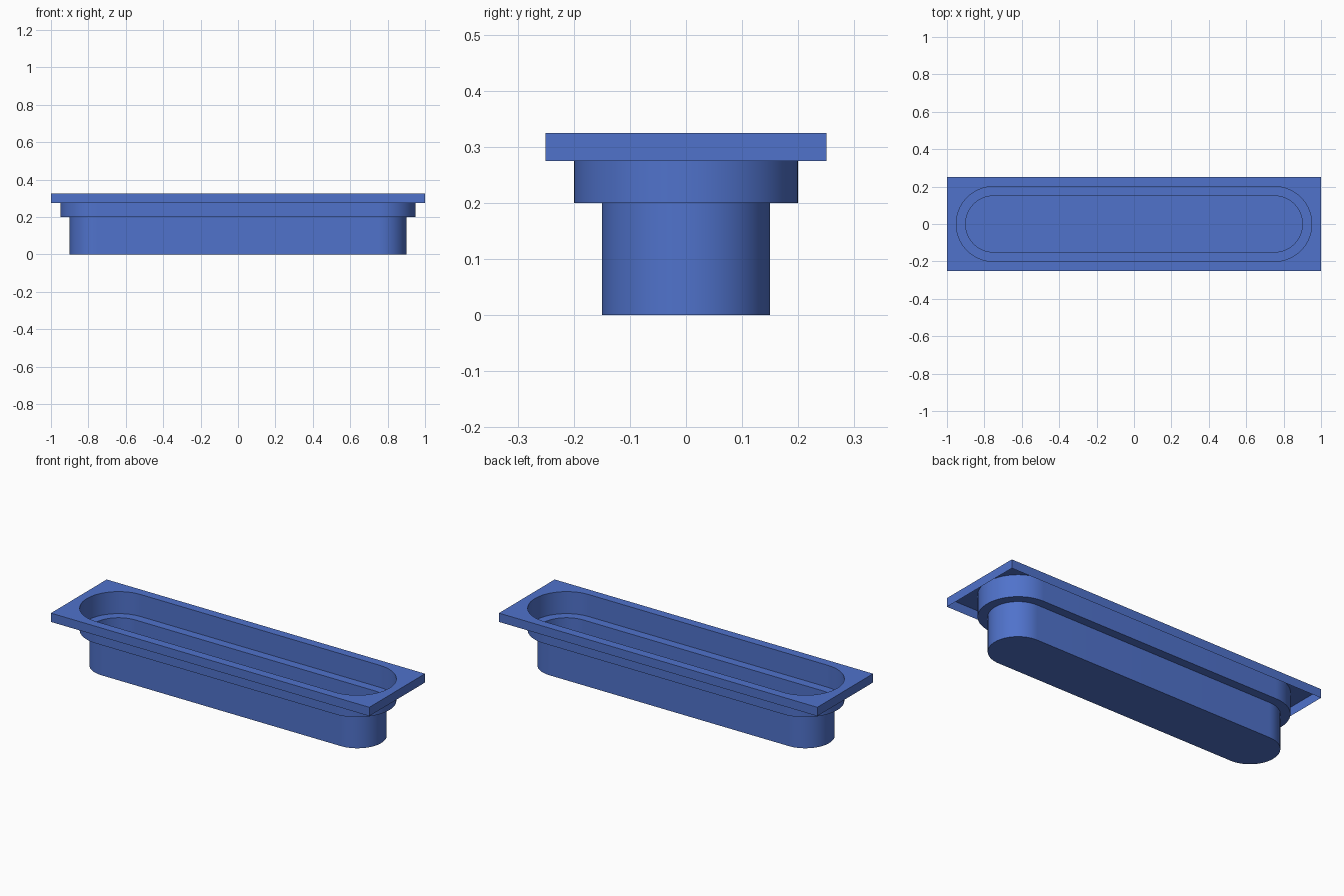
import bpy, bmesh, math

if "Cube" in bpy.data.objects:
    bpy.data.objects.remove(bpy.data.objects["Cube"])

TOP, SKIRT, STEP = 0.325, 0.275, 0.2
SEG = 24  # segments per corner


def outline(bm, hx, hy, r, z):
    """Closed rounded-rectangle loop of vertices."""
    verts = []
    for i, (sx, sy) in enumerate([(1, 1), (-1, 1), (-1, -1), (1, -1)]):
        for k in range(SEG + 1):
            a = math.pi / 2 * (i + k / SEG)
            verts.append(bm.verts.new((sx * (hx - r) + r * math.cos(a),
                                       sy * (hy - r) + r * math.sin(a), z)))
    return verts


def bridge(bm, a, b):
    n = len(a)
    for i in range(n):
        j = (i + 1) % n
        bm.faces.new((a[i], a[j], b[j], b[i]))


bm = bmesh.new()

# Basin: floor, lower wall, ledge, upper wall
floor = outline(bm, 0.9, 0.15, 0.149, 0)
ledge_in = outline(bm, 0.9, 0.15, 0.149, STEP)
ledge_out = outline(bm, 0.95, 0.2, 0.199, STEP)
rim = outline(bm, 0.95, 0.2, 0.199, TOP)
loops = [floor, ledge_in, ledge_out, rim]
bm.faces.new(floor)
for lo, hi in zip(loops, loops[1:]):
    bridge(bm, lo, hi)

# Flat rectangular flange: corner fans plus straight strips
corners = [bm.verts.new((x, y, TOP)) for x, y in
           [(1, 0.25), (-1, 0.25), (-1, -0.25), (1, -0.25)]]
n = SEG + 1
for i in range(4):
    for k in range(SEG):
        bm.faces.new((rim[i * n + k], corners[i], rim[i * n + k + 1]))
    j = (i + 1) % 4
    bm.faces.new((rim[i * n + SEG], corners[i], corners[j], rim[j * n]))

# Thin skirt hanging from the flange edge
skirt = [bm.verts.new((v.co.x, v.co.y, SKIRT)) for v in corners]
bridge(bm, corners, skirt)

bmesh.ops.recalc_face_normals(bm, faces=bm.faces)
# Face the flange upward
flange = next(f for f in bm.faces if corners[0] in f.verts and rim[0] in f.verts)
flange.normal_update()
if flange.normal.z < 0:
    bmesh.ops.reverse_faces(bm, faces=bm.faces)

mesh = bpy.data.meshes.new("recessed_tray")
bm.to_mesh(mesh)
bm.free()
tray = bpy.data.objects.new("recessed_tray", mesh)
bpy.context.collection.objects.link(tray)

# Blue finish
mat = bpy.data.materials.new("blue")
mat.diffuse_color = (0.08, 0.17, 0.6, 1)
mat.use_nodes = True
mat.node_tree.nodes["Principled BSDF"].inputs["Base Color"].default_value = mat.diffuse_color
mesh.materials.append(mat)

bpy.context.view_layer.objects.active = tray
tray.select_set(True)
bpy.ops.object.shade_smooth_by_angle(angle=math.radians(30))
